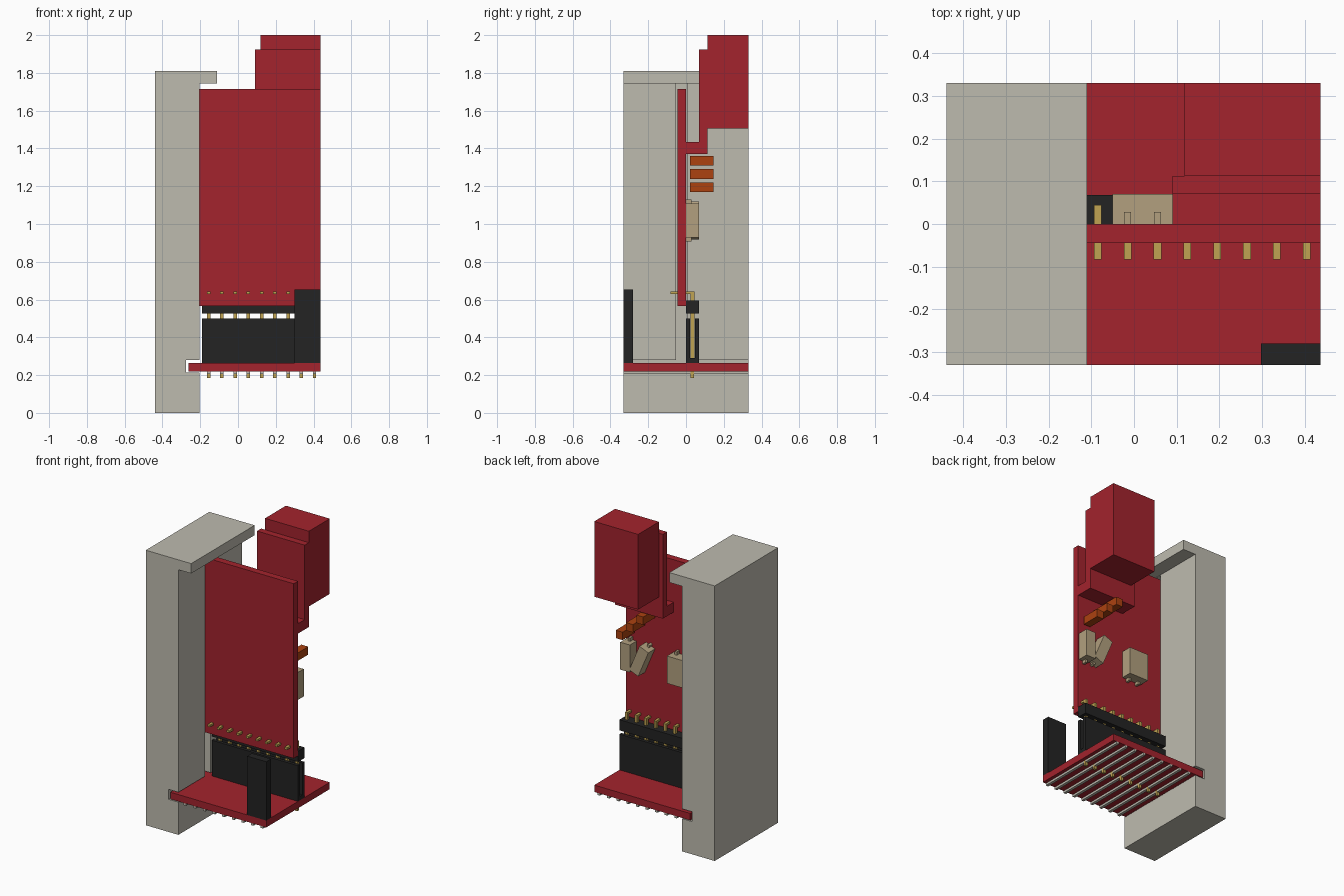
import bpy, bmesh
from mathutils import Matrix, Vector

cube = bpy.data.objects.get("Cube")
if cube:
    bpy.data.objects.remove(cube)


def material(name, rgb):
    linear = [((c / 255 + 0.055) / 1.055) ** 2.4 for c in rgb] + [1]
    m = bpy.data.materials.new(name)
    m.use_nodes = True
    m.diffuse_color = linear
    m.node_tree.nodes["Principled BSDF"].inputs["Base Color"].default_value = linear
    return m


GREY = material("warm grey", (190, 187, 175))
RED = material("board red", (163, 35, 45))
BLACK = material("black plastic", (35, 35, 35))
GOLD = material("pin gold", (192, 163, 82))
TAN = material("component tan", (178, 160, 127))
ORANGE = material("component orange", (172, 66, 16))


def finish(name, bm, mat):
    bmesh.ops.recalc_face_normals(bm, faces=bm.faces)
    mesh = bpy.data.meshes.new(name)
    bm.to_mesh(mesh)
    bm.free()
    if mat:
        mesh.materials.append(mat)
    obj = bpy.data.objects.new(name, mesh)
    bpy.context.collection.objects.link(obj)
    return obj


def box(name, x, y, z, mat, tilt=0):
    bm = bmesh.new()
    size = Vector((x[1] - x[0], y[1] - y[0], z[1] - z[0]))
    centre = Vector((x[0] + x[1], y[0] + y[1], z[0] + z[1])) / 2
    place = Matrix.Translation(centre) @ Matrix.Rotation(tilt, 4, 'Y')
    bmesh.ops.create_cube(bm, size=1, matrix=place @ Matrix.Diagonal(size).to_4x4())
    return finish(name, bm, mat)


def prism(name, points, axis, low, high, mat):
    """Extrude a closed profile along x (points are y, z) or y (points are x, z)."""
    bm = bmesh.new()
    if axis == 'x':
        verts = [bm.verts.new((low, a, b)) for a, b in points]
        step = Vector((high - low, 0, 0))
    else:
        verts = [bm.verts.new((a, low, b)) for a, b in points]
        step = Vector((0, high - low, 0))
    face = bm.faces.new(verts)
    out = bmesh.ops.extrude_face_region(bm, geom=[face])
    moved = [v for v in out["geom"] if isinstance(v, bmesh.types.BMVert)]
    bmesh.ops.translate(bm, verts=moved, vec=step)
    return finish(name, bm, mat)


DEPTH = (-0.33, 0.33)
RIGHT = 0.437

# Side wall with top lip and a notch for the lower board
wall = prism("side_wall", [
    (-0.44, 0), (-0.203, 0), (-0.203, 0.215), (-0.275, 0.215), (-0.275, 0.28),
    (-0.203, 0.28), (-0.203, 1.745), (-0.11, 1.745), (-0.11, 1.81), (-0.44, 1.81)],
    'y', *DEPTH, GREY)

# Upright groove for the vertical board
cutter = box("groove_cutter", (-0.275, -0.15), (-0.052, 0.006), (0.25, 1.744), None)
cutter.hide_render = True
cutter.hide_viewport = True
groove = wall.modifiers.new("groove", 'BOOLEAN')
groove.operation = 'DIFFERENCE'
groove.solver = 'EXACT'
groove.object = cutter

# Boards
box("lower_board", (-0.262, RIGHT), DEPTH, (0.22, 0.265), RED)
box("vertical_board", (-0.262, RIGHT), (-0.045, 0), (0.565, 1.715), RED)

# Rear connector on its bracket
prism("connector_bracket", [(0, 1.37), (0.113, 1.37), (0.113, 1.925), (0.07, 1.925),
                            (0.07, 1.435), (0, 1.435)], 'x', 0.09, RIGHT, RED)
box("connector_block", (0.118, RIGHT), (0.113, 0.33), (1.505, 2), RED)

# Front post
box("front_post", (0.298, RIGHT), (-0.33, -0.28), (0.265, 0.652), BLACK)

# Open channel socket and the header strip above it
prism("socket", [(0, 0.265), (0.068, 0.265), (0.068, 0.5), (0.047, 0.5),
                 (0.047, 0.29), (0.021, 0.29), (0.021, 0.5), (0, 0.5)],
      'x', -0.19, RIGHT, BLACK)
box("header_strip", (-0.19, RIGHT), (0, 0.068), (0.525, 0.595), BLACK)

# Bent pins, solder tails and traces under the lower board
for i in range(9):
    x = -0.155 + 0.07 * i
    span = (x - 0.009, x + 0.009)
    prism("bent_pin", [(0.025, 0.29), (0.044, 0.29), (0.044, 0.643), (-0.083, 0.643),
                       (-0.083, 0.629), (0.025, 0.629)], 'x', *span, GOLD)
    box("pin_tail", span, (0.025, 0.042), (0.185, 0.222), GOLD)
    box("trace", span, DEPTH, (0.206, 0.22), GREY)

# Tan components with small legs
for x, width, height, tilt, legs in ((0.395, 0.07, 0.18, 0, (0,)),
                                     (0.295, 0.07, 0.19, -0.4, (0,)),
                                     (0.02, 0.14, 0.18, 0, (-0.035, 0.035))):
    box("tan_component", (x - width / 2, x + width / 2), (0, 0.07),
        (1.018 - height / 2, 1.018 + height / 2), TAN, tilt)
    for dx in legs:
        box("component_legs", (x + dx - 0.008, x + dx + 0.008), (0, 0.028),
            (0.907, 1.13), TAN, tilt)

# Orange components in a stepped row
for i in range(3):
    x, z = 0.385 - 0.075 * i, 1.195 + 0.07 * i
    box("orange_component", (x - 0.025, x + 0.025), (0.02, 0.145),
        (z - 0.026, z + 0.026), ORANGE)
